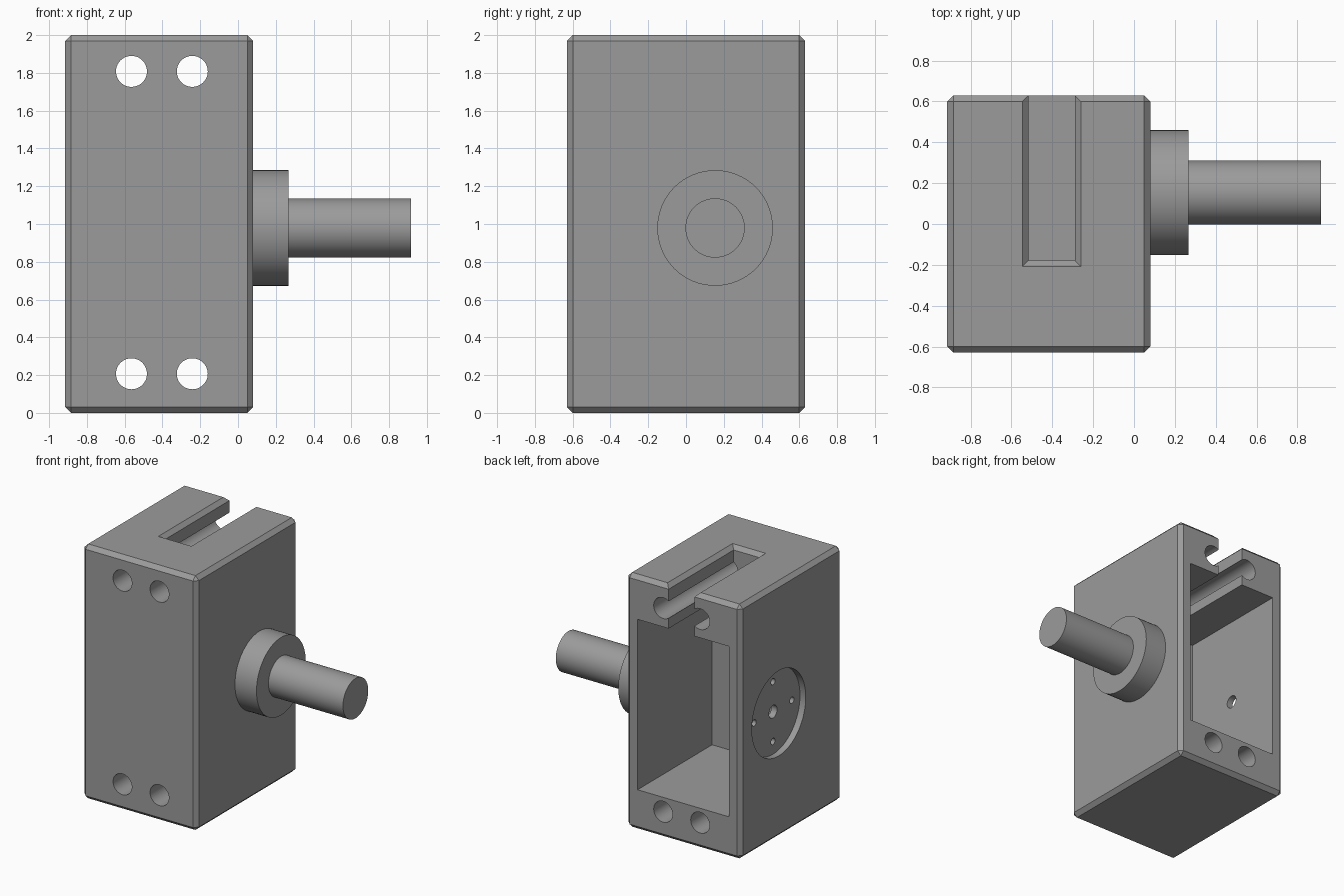
import bpy, bmesh, math
from mathutils import Matrix, Vector

if "Cube" in bpy.data.objects:
    bpy.data.objects.remove(bpy.data.objects["Cube"])

grey = bpy.data.materials.new("mid_grey")
grey.diffuse_color = (0.33, 0.33, 0.33, 1)
grey.use_nodes = True
grey.node_tree.nodes["Principled BSDF"].inputs["Base Color"].default_value = grey.diffuse_color


def make(name, bm):
    bmesh.ops.recalc_face_normals(bm, faces=bm.faces)
    mesh = bpy.data.meshes.new(name)
    bm.to_mesh(mesh)
    bm.free()
    mesh.materials.append(grey)
    obj = bpy.data.objects.new(name, mesh)
    bpy.context.collection.objects.link(obj)
    return obj


def box(name, lo, hi, chamfer=0):
    lo, hi = Vector(lo), Vector(hi)
    bm = bmesh.new()
    bmesh.ops.create_cube(bm, size=1)
    bmesh.ops.scale(bm, vec=hi - lo, verts=bm.verts)
    bmesh.ops.translate(bm, vec=(lo + hi) / 2, verts=bm.verts)
    if chamfer:
        bmesh.ops.bevel(bm, geom=bm.edges[:], offset=chamfer, segments=1,
                        affect='EDGES', profile=0.5)
    return make(name, bm)


def cylinder(name, axis, start, end, a, b, r, sides=64):
    """Cylinder along x at (y=a, z=b), or along y at (x=a, z=b)."""
    bm = bmesh.new()
    mid = (start + end) / 2
    if axis == 'X':
        m = Matrix.Translation((mid, a, b)) @ Matrix.Rotation(math.pi / 2, 4, 'Y')
    else:
        m = Matrix.Translation((a, mid, b)) @ Matrix.Rotation(math.pi / 2, 4, 'X')
    bmesh.ops.create_cone(bm, cap_ends=True, segments=sides, radius1=r, radius2=r,
                          depth=end - start, matrix=m)
    return make(name, bm)


def activate(obj):
    bpy.ops.object.select_all(action='DESELECT')
    obj.select_set(True)
    bpy.context.view_layer.objects.active = obj


def cut(target, cutter):
    mod = target.modifiers.new("cut", 'BOOLEAN')
    mod.operation = 'DIFFERENCE'
    mod.solver = 'EXACT'
    mod.object = cutter
    activate(target)
    bpy.ops.object.modifier_apply(modifier=mod.name)
    bpy.data.objects.remove(cutter, do_unlink=True)


LEFT, RIGHT, HALF_Y, WALL = -0.915, 0.08, 0.63, 0.1
SHAFT_Y, SHAFT_Z, SLOT_X = 0.154, 0.979, -0.403

# chamfered housing with a deep cavity open at the back
housing = box("housing", (LEFT, -HALF_Y, 0), (RIGHT, HALF_Y, 2), 0.031)
cut(housing, box("cavity_cutter", (LEFT + WALL, -0.296, 0.32),
                 (RIGHT - WALL, 0.8, 1.66)))

# top slot into the cavity, flared to leave a chamfered rim
bm = bmesh.new()
rings = []
for z, grow in ((1.5, 0), (1.969, 0), (2.031, 0.062)):
    w, y0 = 0.113 + grow, -0.178 - grow
    rings.append([bm.verts.new((SLOT_X + x, y, z))
                  for x, y in ((-w, y0), (w, y0), (w, 0.8), (-w, 0.8))])
for low, high in zip(rings, rings[1:]):
    for i in range(4):
        j = (i + 1) % 4
        bm.faces.new((low[i], low[j], high[j], high[i]))
bm.faces.new(rings[0][::-1])
bm.faces.new(rings[-1])
cut(housing, make("slot_cutter", bm))

# four mounting holes running front to back
for x in (SLOT_X - 0.161, SLOT_X + 0.161):
    for z in (0.207, 1.808):
        cut(housing, cylinder("bolt_cutter", 'Y', -0.8, 0.8, x, z, 0.082, 48))

# round recess on the left with a through hole and four blind holes
cut(housing, cylinder("recess_cutter", 'X', LEFT - 0.1, LEFT + 0.05,
                      SHAFT_Y, SHAFT_Z, 0.335))
cut(housing, cylinder("centre_cutter", 'X', LEFT - 0.1, LEFT + 0.2,
                      SHAFT_Y, SHAFT_Z, 0.05, 32))
for k in range(4):
    a = k * math.pi / 2
    cut(housing, cylinder("pin_cutter", 'X', LEFT - 0.1, LEFT + 0.08,
                          SHAFT_Y + 0.235 * math.cos(a),
                          SHAFT_Z + 0.235 * math.sin(a), 0.025, 24))

# collar and output shaft on the right
collar = cylinder("collar", 'X', RIGHT - 0.02, 0.267, SHAFT_Y, SHAFT_Z, 0.306)
shaft = cylinder("shaft", 'X', 0.25, 0.915, SHAFT_Y, SHAFT_Z, 0.157)

for obj in (housing, collar, shaft):
    activate(obj)
    bpy.ops.object.shade_smooth_by_angle(angle=math.radians(30))
